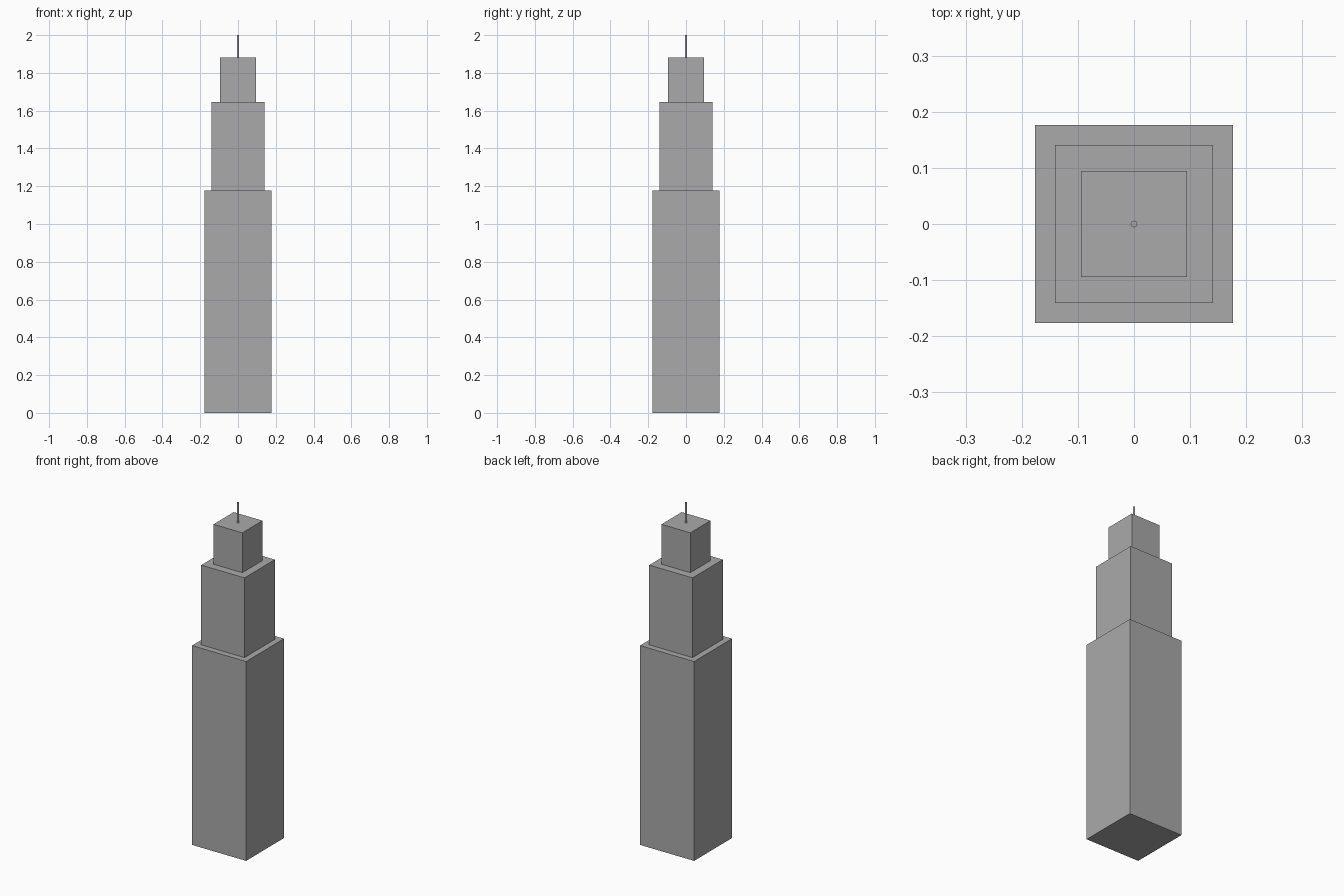
import bpy

if "Cube" in bpy.data.objects:
    bpy.data.objects.remove(bpy.data.objects["Cube"])

U = 2 / 17  # design unit: the tower is 17 units tall

grey = bpy.data.materials.new("concrete grey")
grey.diffuse_color = (0.4, 0.4, 0.4, 1)
grey.use_nodes = True
grey.node_tree.nodes["Principled BSDF"].inputs["Base Color"].default_value = grey.diffuse_color


def finish(name):
    ob = bpy.context.object
    ob.name = name
    ob.data.materials.append(grey)
    return ob


def tier(name, width, z0, z1):
    """Square block of the given width between two heights (in units)."""
    bpy.ops.mesh.primitive_cube_add(size=1, location=(0, 0, (z0 + z1) / 2 * U))
    ob = finish(name)
    ob.scale = (width * U, width * U, (z1 - z0) * U)
    bpy.ops.object.transform_apply(location=False, rotation=False, scale=True)


# Three stepped tiers
tier("lower_tower", 3.0, 0, 10)
tier("middle_tower", 2.4, 10, 14)
tier("upper_tower", 1.6, 14, 16)

# Thin antenna on the roof
bpy.ops.mesh.primitive_cylinder_add(vertices=16, radius=0.05 * U, depth=U,
                                    location=(0, 0, 16.5 * U))
finish("antenna")
bpy.ops.object.shade_smooth_by_angle()
